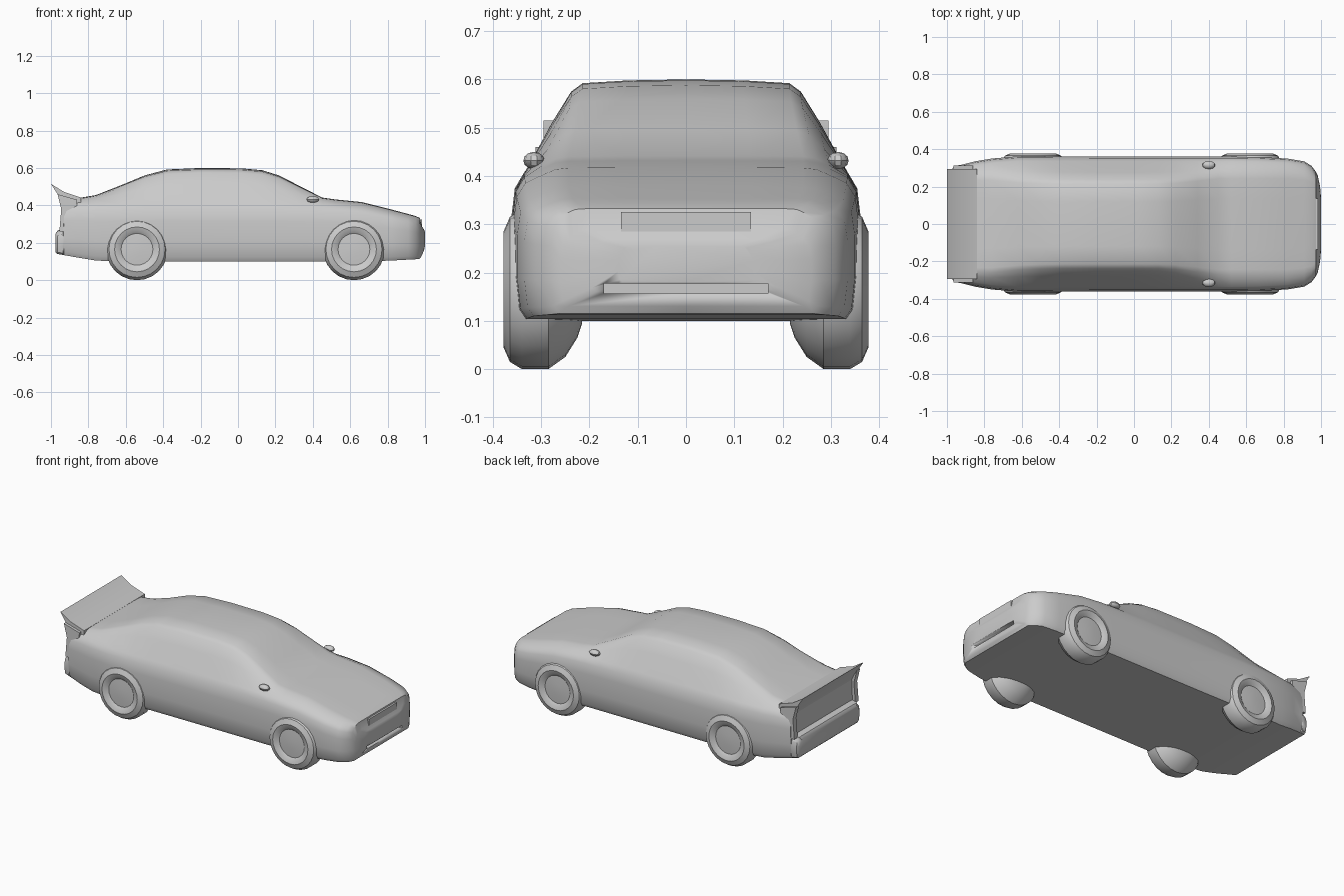
import bpy
import bmesh
import math
from mathutils import Vector

cube = bpy.data.objects.get("Cube")
if cube:
    bpy.data.objects.remove(cube, do_unlink=True)

grey = bpy.data.materials.new("plain grey")
grey.use_nodes = True
colour = (0.6, 0.6, 0.6, 1)
grey.diffuse_color = colour
grey.node_tree.nodes["Principled BSDF"].inputs["Base Color"].default_value = colour


def finish(name, bm, angle=35):
    """Turn a bmesh into a shaded object."""
    bmesh.ops.remove_doubles(bm, verts=bm.verts, dist=0.0005)
    bmesh.ops.recalc_face_normals(bm, faces=bm.faces)
    mesh = bpy.data.meshes.new(name)
    bm.to_mesh(mesh)
    bm.free()
    mesh.materials.append(grey)
    obj = bpy.data.objects.new(name, mesh)
    bpy.context.collection.objects.link(obj)
    bpy.ops.object.select_all(action="DESELECT")
    obj.select_set(True)
    bpy.context.view_layer.objects.active = obj
    bpy.ops.object.shade_smooth_by_angle(angle=math.radians(angle))
    return obj


def loft(name, rings, angle=35):
    """Skin closed rings of points and cap both ends."""
    bm = bmesh.new()
    loops = [[bm.verts.new(p) for p in ring] for ring in rings]
    count = len(loops[0])
    for a, b in zip(loops, loops[1:]):
        for i in range(count):
            j = (i + 1) % count
            bm.faces.new((a[i], a[j], b[j], b[i]))
    bm.faces.new(loops[0])
    bm.faces.new(loops[-1])
    return finish(name, bm, angle)


def body_ring(x, low, half, shoulder, roof_half, top):
    """Cross-section of the car: flat floor, full flank, sloped glass, crowned roof."""
    tall = shoulder - low
    glass = top - shoulder
    side = [
        (half * 0.94, low),
        (half * 0.98, low + tall * 0.08),
        (half, low + tall * 0.35),
        (half, low + tall * 0.7),
        (half * 0.98, low + tall * 0.9),
        (half * 0.93, shoulder),
        (roof_half + (half * 0.93 - roof_half) * 0.4, shoulder + glass * 0.55),
        (roof_half, shoulder + glass * 0.87),
        (roof_half * 0.9, shoulder + glass * 0.96),
        (roof_half * 0.5, top - glass * 0.01),
    ]
    mirrored = [(-y, z) for y, z in reversed(side)]
    return [Vector((x, y, z)) for y, z in side + [(0, top)] + mirrored + [(0, low)]]


# Body: position, floor height, half width, shoulder height, roof half width, top height
stations = [
    (-0.975, 0.15, 0.29, 0.24, 0.27, 0.25),
    (-0.965, 0.14, 0.305, 0.25, 0.28, 0.265),
    (-0.935, 0.135, 0.315, 0.26, 0.29, 0.275),
    (-0.93, 0.134, 0.315, 0.395, 0.26, 0.42),
    (-0.85, 0.12, 0.335, 0.405, 0.26, 0.44),
    (-0.76, 0.105, 0.35, 0.405, 0.26, 0.455),
    (-0.62, 0.1, 0.362, 0.405, 0.245, 0.51),
    (-0.5, 0.1, 0.362, 0.405, 0.24, 0.56),
    (-0.38, 0.1, 0.361, 0.405, 0.238, 0.592),
    (-0.2, 0.1, 0.36, 0.405, 0.238, 0.6),
    (0.02, 0.1, 0.36, 0.405, 0.238, 0.598),
    (0.13, 0.1, 0.36, 0.405, 0.238, 0.588),
    (0.22, 0.1, 0.36, 0.405, 0.242, 0.56),
    (0.34, 0.1, 0.36, 0.403, 0.255, 0.498),
    (0.45, 0.1, 0.36, 0.4, 0.27, 0.442),
    (0.52, 0.1, 0.36, 0.397, 0.27, 0.432),
    (0.66, 0.1, 0.358, 0.385, 0.27, 0.418),
    (0.82, 0.105, 0.35, 0.35, 0.27, 0.378),
    (0.91, 0.11, 0.335, 0.33, 0.26, 0.354),
    (0.95, 0.112, 0.31, 0.32, 0.25, 0.343),
    (0.972, 0.115, 0.28, 0.315, 0.23, 0.333),
    (0.982, 0.13, 0.26, 0.27, 0.22, 0.29),
    (0.995, 0.16, 0.2, 0.255, 0.17, 0.27),
    (1.0, 0.18, 0.14, 0.245, 0.12, 0.255),
]
body = loft("body_shell", [body_ring(*s) for s in stations])

# Lower air intake cut into the bumper
bm = bmesh.new()
bmesh.ops.create_cube(bm, size=1)
for v in bm.verts:
    v.co = Vector((0.99, 0, 0.167)) + v.co * Vector((0.06, 0.34, 0.02))
cutter = finish("intake_cutter", bm)
cutter.hide_render = True
cutter.hide_set(True)
cut = body.modifiers.new("intake", "BOOLEAN")
cut.operation = "DIFFERENCE"
cut.solver = "EXACT"
cut.object = cutter

# Rear wing: upswept blade blending into the boot lid
blade = [(-1.0, 0.515), (-0.93, 0.472), (-0.84, 0.442),
         (-0.84, 0.41), (-0.93, 0.395), (-0.955, 0.445)]
loft("rear_wing", [[(x, y, z) for x, z in blade] for y in (-0.295, 0.295)])

# Corner fins that carry the wing down to the bumper
fin = [(-0.965, 0.46), (-0.86, 0.43), (-0.87, 0.26), (-0.955, 0.26), (-0.945, 0.38)]
for name, s in (("left", 1), ("right", -1)):
    loft(name + "_corner_fin", [[(x, s * y, z) for x, z in fin] for y in (0.28, 0.312)])

# Grille plate on the nose
bm = bmesh.new()
bmesh.ops.create_cube(bm, size=1)
for v in bm.verts:
    v.co = Vector((0.975, 0, 0.29)) + v.co * Vector((0.02, 0.27, 0.07))
finish("grille", bm)

# Wheels: rounded tyre with a shallow dished hub, turned round its axle
tyre = [(0.215, 0.07), (0.225, 0.1), (0.25, 0.14), (0.285, 0.165), (0.34, 0.165),
        (0.365, 0.15), (0.378, 0.12), (0.372, 0.1), (0.362, 0.085), (0.366, 0.03)]
SIDES = 24
for end, cx in (("front", 0.62), ("rear", -0.54)):
    for name, s in (("left", 1), ("right", -1)):
        rings = []
        for y, r in tyre:
            turns = [math.tau * i / SIDES for i in range(SIDES)]
            rings.append([(cx + r * math.cos(t), s * y, 0.165 + r * math.sin(t)) for t in turns])
        loft(f"{end}_{name}_wheel", rings)

# Small door mirrors
for name, s in (("left", 1), ("right", -1)):
    bm = bmesh.new()
    bmesh.ops.create_uvsphere(bm, u_segments=10, v_segments=6, radius=1)
    for v in bm.verts:
        v.co = Vector((0.4, s * 0.315, 0.432)) + v.co * Vector((0.035, 0.022, 0.018))
    finish(name + "_mirror", bm)
